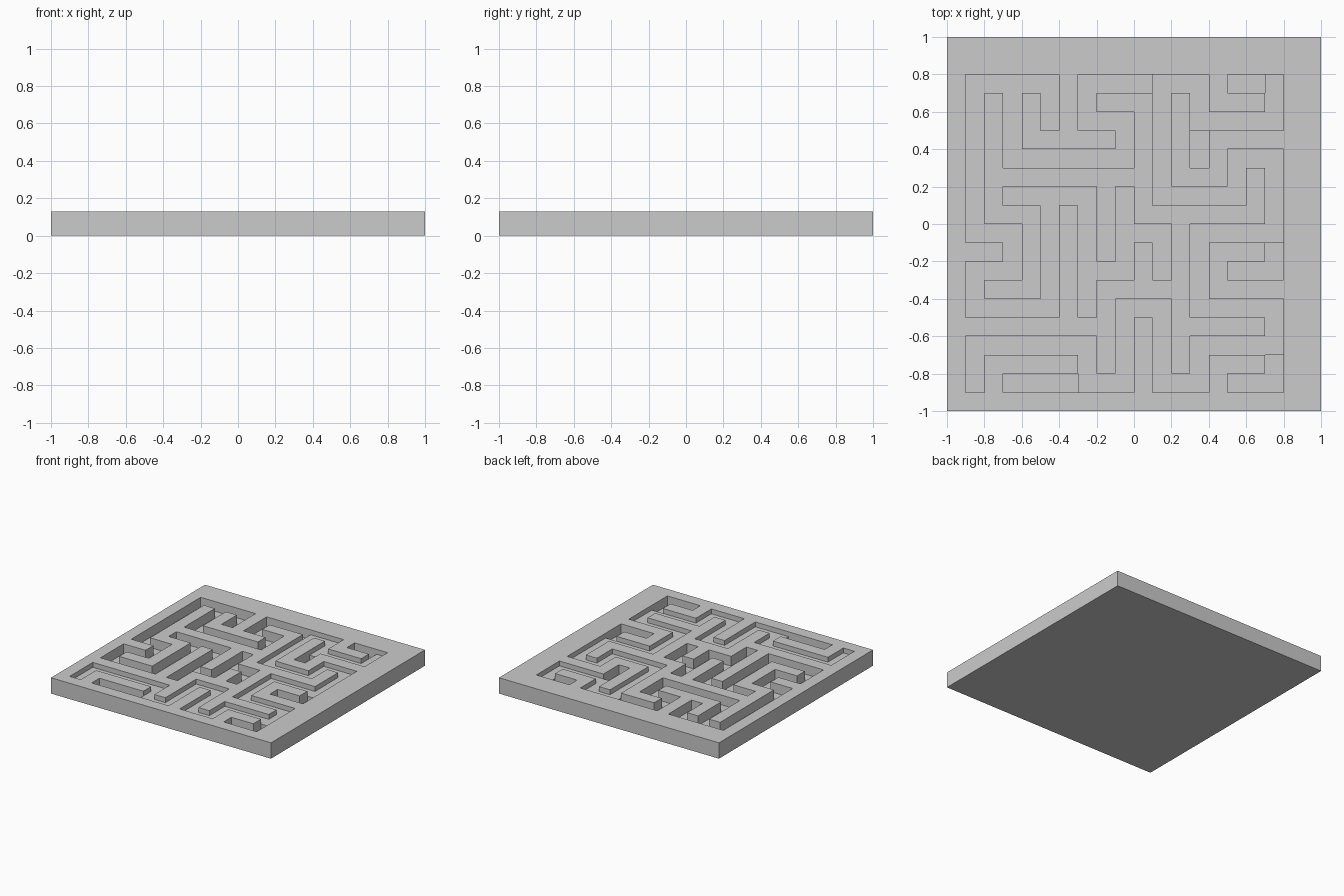
import bpy, bmesh

if "Cube" in bpy.data.objects:
    bpy.data.objects.remove(bpy.data.objects["Cube"])

CELL = 0.1                                  # plate is 20 x 20 cells
N = 20
TOP, SHALLOW, DEEP = 0.13, 0.09, 0.05       # rim, main trail floor, dead-end floor

# Trails listed by their turning points: column digit, row digit (0 to 8)
MAIN_TRAIL = "00 01 31 30 40 42 52 50 60 61 81 82 62 64 84 86 76 75 55 58 68 67 87 88"
DEAD_ENDS = [
    "58 38 37 47 46 16 18",
    "27 28 08 04 14 13 03 02 22 25",
    "15 35 32", "33 43 45", "44 54 53",
    "30 10", "81 80 70", "84 83 73", "67 66", "88 78",
]


def trail_cells(text):
    """All grid cells crossed by a trail."""
    pts = [(1 + 2 * int(p[0]), 1 + 2 * int(p[1])) for p in text.split()]
    cells = set()
    for (x0, y0), (x1, y1) in zip(pts, pts[1:]):
        for x in range(min(x0, x1), max(x0, x1) + 1):
            for y in range(min(y0, y1), max(y0, y1) + 1):
                cells.add((x, y))
    return cells


# Floor height of every cell; the main trail overrides the dead ends
height = {(x, y): TOP for x in range(N) for y in range(N)}
for text in DEAD_ENDS:
    height.update({c: DEEP for c in trail_cells(text)})
height.update({c: SHALLOW for c in trail_cells(MAIN_TRAIL)})

bm = bmesh.new()


def quad(*pts):
    bm.faces.new([bm.verts.new((x * CELL - 1, y * CELL - 1, z)) for x, y, z in pts])


# Cell floors, plus the vertical walls wherever neighbouring heights differ
for (x, y), h in height.items():
    quad((x, y, h), (x + 1, y, h), (x + 1, y + 1, h), (x, y + 1, h))
    sides = [((x, y - 1), (x, y), (x + 1, y)),
             ((x + 1, y), (x + 1, y), (x + 1, y + 1)),
             ((x, y + 1), (x + 1, y + 1), (x, y + 1)),
             ((x - 1, y), (x, y + 1), (x, y))]
    for other, a, b in sides:
        low = height.get(other, 0.0)
        if low < h:
            quad((*a, low), (*b, low), (*b, h), (*a, h))

# Underside
for x in range(N):
    for y in range(N):
        quad((x, y, 0), (x, y + 1, 0), (x + 1, y + 1, 0), (x + 1, y, 0))

# Weld into one shell and merge the flat areas
bmesh.ops.remove_doubles(bm, verts=bm.verts[:], dist=0.0005)
bmesh.ops.dissolve_limit(bm, angle_limit=0.01, verts=bm.verts[:], edges=bm.edges[:])

mesh = bpy.data.meshes.new("maze_plate")
bm.to_mesh(mesh)
bm.free()
plate = bpy.data.objects.new("maze_plate", mesh)
bpy.context.collection.objects.link(plate)

grey = bpy.data.materials.new("plain grey")
grey.diffuse_color = (0.6, 0.6, 0.6, 1)
grey.use_nodes = True
grey.node_tree.nodes["Principled BSDF"].inputs["Base Color"].default_value = grey.diffuse_color
mesh.materials.append(grey)
